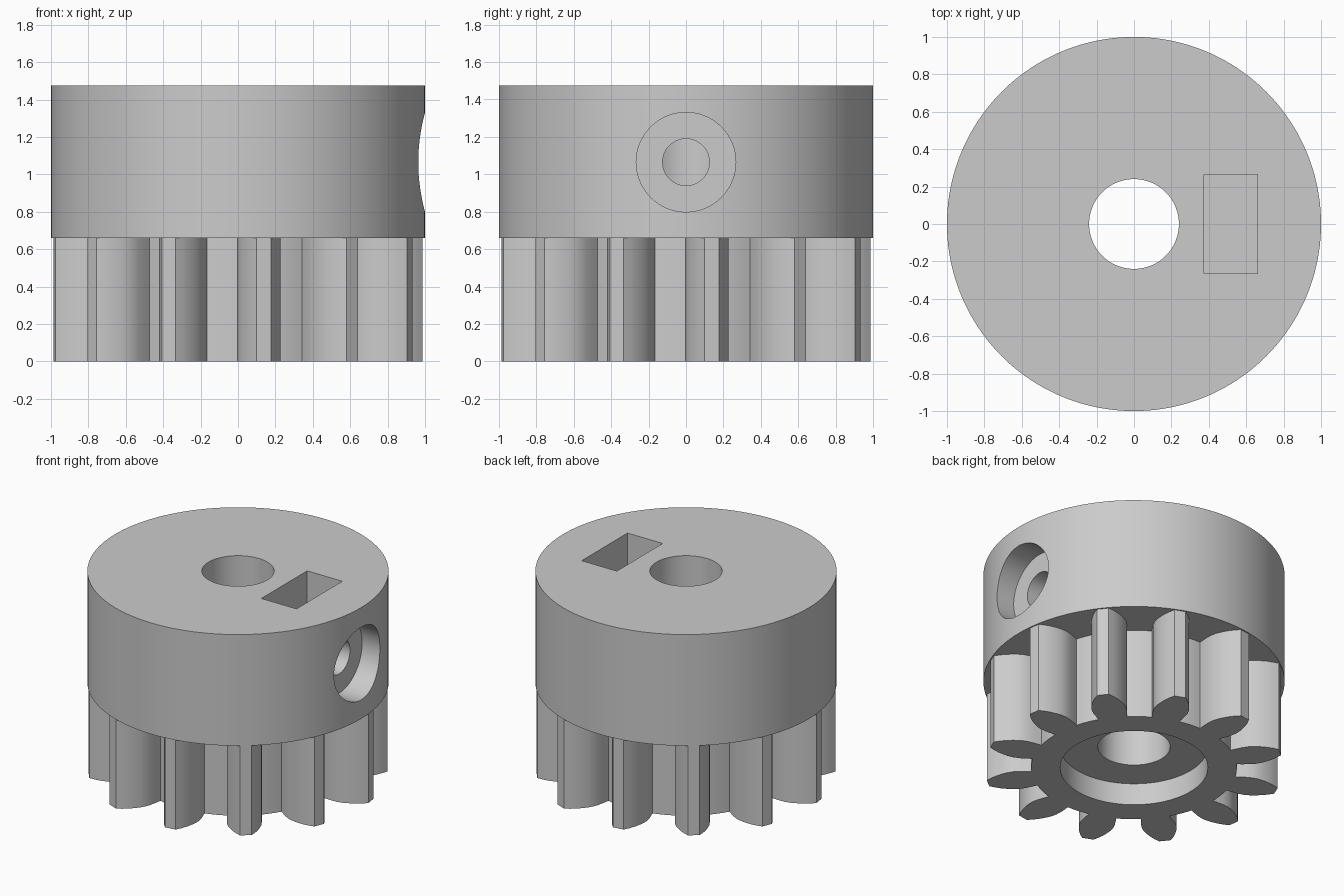
import bpy, bmesh
from math import pi, sin, cos, radians
from mathutils import Matrix, Vector

cube = bpy.data.objects.get("Cube")
if cube:
    bpy.data.objects.remove(cube, do_unlink=True)

TEETH = 12
BODY_BOTTOM, BODY_TOP = 0.66, 1.475
SCREW_Z = 1.065

grey = bpy.data.materials.new("plain grey")
grey.use_nodes = True
COLOUR = (0.6, 0.6, 0.6, 1)
grey.diffuse_color = COLOUR
grey.node_tree.nodes["Principled BSDF"].inputs["Base Color"].default_value = COLOUR


def make_object(name, bm):
    bmesh.ops.recalc_face_normals(bm, faces=bm.faces)
    mesh = bpy.data.meshes.new(name)
    bm.to_mesh(mesh)
    bm.free()
    mesh.materials.append(grey)
    obj = bpy.data.objects.new(name, mesh)
    bpy.context.collection.objects.link(obj)
    return obj


def prism(name, outline, z0, z1):
    """Extrude a flat outline from z0 up to z1."""
    bm = bmesh.new()
    face = bm.faces.new([bm.verts.new((p.x, p.y, z0)) for p in outline])
    top = bmesh.ops.extrude_face_region(bm, geom=[face])["geom"]
    verts = [v for v in top if isinstance(v, bmesh.types.BMVert)]
    bmesh.ops.translate(bm, verts=verts, vec=(0, 0, z1 - z0))
    return make_object(name, bm)


def circle(radius, count=128):
    return [Vector((radius * cos(2 * pi * i / count), radius * sin(2 * pi * i / count)))
            for i in range(count)]


def cylinder(name, radius, z0, z1, count=128):
    return prism(name, circle(radius, count), z0, z1)


def side_cylinder(name, radius, x0, x1):
    """Cylinder lying along x at the height of the screw."""
    obj = cylinder(name, radius, x0, x1, 64)
    obj.data.transform(Matrix.Translation((0, 0, SCREW_Z)) @ Matrix.Rotation(pi / 2, 4, 'Y'))
    return obj


def gear_outline():
    # One flank as (distance from axis, half width), root to tip
    flank = [(0.676, 0.095), (0.71, 0.103), (0.755, 0.112), (0.80, 0.116),
             (0.84, 0.111), (0.88, 0.099), (0.92, 0.083), (0.955, 0.064), (0.991, 0.039)]
    tooth = [Vector((r, -w)) for r, w in flank]
    tooth += [Vector((r, w)) for r, w in reversed(flank)]
    # Root arc up to the next tooth
    tooth += [Vector((0.683 * cos(radians(a)), 0.683 * sin(radians(a))))
              for a in (11.5, 15, 18.5)]
    outline = []
    for k in range(TEETH):
        turn = Matrix.Rotation(radians(-82 + k * 360 / TEETH), 2)
        outline += [turn @ p for p in tooth]
    return outline


def combine(target, other, operation):
    mod = target.modifiers.new(operation.lower(), 'BOOLEAN')
    mod.operation, mod.solver, mod.object = operation, 'EXACT', other
    bpy.context.view_layer.objects.active = target
    bpy.ops.object.modifier_apply(modifier=mod.name)
    bpy.data.objects.remove(other, do_unlink=True)


# Round hub joined to the toothed lower part
gear = cylinder("gear_with_hub", 1.0, BODY_BOTTOM, BODY_TOP, 160)
combine(gear, prism("teeth", gear_outline(), 0, BODY_BOTTOM + 0.06), 'UNION')

# Shaft bore and the wider recess underneath
combine(gear, cylinder("shaft_bore", 0.24, -0.1, 1.6), 'DIFFERENCE')
combine(gear, cylinder("bottom_recess", 0.49, -0.1, 0.16), 'DIFFERENCE')

# Screw hole with counterbore in the left side
combine(gear, side_cylinder("screw_hole", 0.125, 0, 1.1), 'DIFFERENCE')
combine(gear, side_cylinder("counterbore", 0.266, 0.82, 1.1), 'DIFFERENCE')

# Nut slot open at the top
slot = [Vector(p) for p in ((0.375, -0.265), (0.66, -0.265), (0.66, 0.265), (0.375, 0.265))]
combine(gear, prism("nut_slot", slot, 0.8, 1.6), 'DIFFERENCE')

# Smooth curved walls, sharp rims
bpy.ops.object.select_all(action='DESELECT')
gear.select_set(True)
bpy.context.view_layer.objects.active = gear
bpy.ops.object.shade_smooth_by_angle(angle=radians(30))
